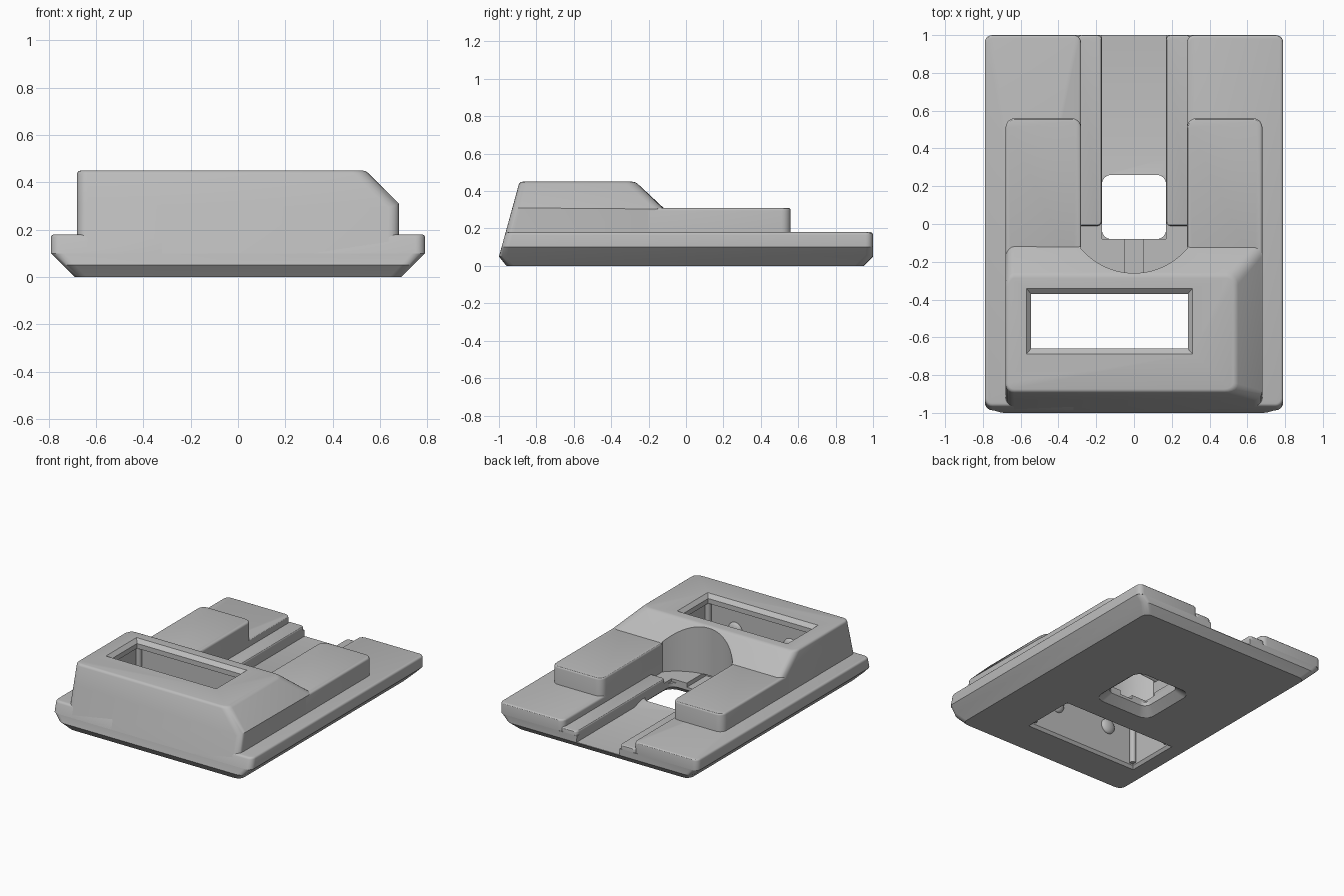
import bpy
import bmesh
from math import sin, cos, pi, asin

if "Cube" in bpy.data.objects:
    bpy.data.objects.remove(bpy.data.objects["Cube"], do_unlink=True)

grey = bpy.data.materials.new("plain grey")
grey.use_nodes = True
grey.diffuse_color = (0.5, 0.5, 0.5, 1)
grey.node_tree.nodes["Principled BSDF"].inputs["Base Color"].default_value = (0.5, 0.5, 0.5, 1)


def rect(x0, x1, y0, y1, z):
    return [(x0, y0, z), (x1, y0, z), (x1, y1, z), (x0, y1, z)]


def rounded(x0, x1, y0, y1, z, r, steps=6):
    corners = [(x1 - r, y1 - r), (x0 + r, y1 - r), (x0 + r, y0 + r), (x1 - r, y0 + r)]
    return [(cx + r * cos((q + i / steps) * pi / 2), cy + r * sin((q + i / steps) * pi / 2), z)
            for q, (cx, cy) in enumerate(corners) for i in range(steps + 1)]


def front(z):
    """Y of the leaning front face at height z."""
    return -1 + 0.275 * (z - 0.05)


def loft(name, rings, corner=0, top=0):
    """Solid through stacked rings; optionally round its upright and top edges."""
    bm = bmesh.new()
    loops = [[bm.verts.new(p) for p in ring] for ring in rings]
    n = len(loops[0])
    for a, b in zip(loops, loops[1:]):
        for i in range(n):
            j = (i + 1) % n
            bm.faces.new((a[i], a[j], b[j], b[i]))
    bm.faces.new(loops[0])
    bm.faces.new(loops[-1])
    bmesh.ops.recalc_face_normals(bm, faces=bm.faces)
    if corner:
        upright = [e for e in bm.edges
                   if abs(e.verts[0].co.z - e.verts[1].co.z) > 0.5 * e.calc_length()]
        bmesh.ops.bevel(bm, geom=upright, offset=corner, segments=5, profile=0.5,
                        affect='EDGES', clamp_overlap=True)
    if top:
        high = max(v.co.z for v in bm.verts) - 0.001
        rim = [e for e in bm.edges if all(v.co.z > high for v in e.verts)]
        bmesh.ops.bevel(bm, geom=rim, offset=top, segments=3, profile=0.5,
                        affect='EDGES', clamp_overlap=True)
    mesh = bpy.data.meshes.new(name)
    bm.to_mesh(mesh)
    bm.free()
    mesh.materials.append(grey)
    ob = bpy.data.objects.new(name, mesh)
    bpy.context.collection.objects.link(ob)
    return ob


def activate(ob):
    bpy.ops.object.select_all(action='DESELECT')
    ob.select_set(True)
    bpy.context.view_layer.objects.active = ob


def cut(ob, *cutters):
    activate(ob)
    for c in cutters:
        mod = ob.modifiers.new("cut", 'BOOLEAN')
        mod.operation = 'DIFFERENCE'
        mod.solver = 'EXACT'
        mod.object = c
        bpy.ops.object.modifier_apply(modifier=mod.name)


# Base plate with chamfered underside
base = loft("base_plate", [rect(-0.69, 0.69, -0.96, 0.95, 0),
                           rect(-0.74, 0.74, -1, 1, 0.05),
                           rect(-0.79, 0.79, front(0.1), 1, 0.1)], corner=0.04)

# Raised wings, arms and channel ledges on both sides
wings, arms, ledges = [], [], []
for side, s in (("left", 1), ("right", -1)):
    def span(a, b):
        return sorted((s * a, s * b))
    wx, ax, lx = span(0.28, 0.79), span(0.28, 0.68), span(0.17, 0.3)
    wings.append(loft(side + "_wing", [rect(*wx, front(z), 1, z) for z in (0.1, 0.18)], 0.04, 0.014))
    arms.append(loft(side + "_arm", [rect(*ax, -0.25, 0.56, z) for z in (0.1, 0.31)], 0.05, 0.014))
    ledges.append(loft(side + "_ledge", [rect(*lx, -0.01, 1, z) for z in (0.08, 0.13)], 0.025, 0.01))

# Housing with leaning front, sloped back and one chamfered side
housing = loft("housing", [rect(-0.68, 0.68, front(0.1), -0.12, 0.1),
                           rect(-0.68, 0.68, front(0.31), -0.12, 0.31),
                           rect(-0.68, 0.54, front(0.45), -0.27, 0.45)], 0.045, 0.016)

# Cutters: window, centre hole, channel, groove and round pocket
inner = (-0.57, 0.31, -0.69, -0.32)
lip = (-0.545, 0.285, -0.66, -0.37)
window = loft("window_cutter", [rect(-0.6, 0.34, -0.72, -0.29, -0.02), rect(*inner, 0.02),
                                rect(*inner, 0.39), rect(*lip, 0.39), rect(*lip, 0.425),
                                rect(-0.575, 0.315, -0.695, -0.335, 0.455)])
hole = loft("hole_cutter", [rounded(-0.24, 0.24, -0.15, 0.33, -0.01, 0.08),
                            rounded(-0.17, 0.17, -0.08, 0.26, 0.05, 0.05),
                            rounded(-0.17, 0.17, -0.08, 0.26, 0.3, 0.05)])
floor = [(-0.08, 0.2), (-0.08, 0.08), (0.26, 0.08), (0.35, 0.055), (1.1, 0.055), (1.1, 0.2)]
channel = loft("channel_cutter", [[(x, y, z) for y, z in floor] for x in (-0.17, 0.17)])
groove = loft("groove_cutter", [rect(-0.05, 0.05, -0.3, -0.05, z) for z in (0.07, 0.2)])
radius, half = 0.367, asin(0.28 / 0.367)
arc = [(radius * sin(a), 0.107 - radius * cos(a))
       for a in (half * (i / 12 - 1) for i in range(25))]
outline = arc + [(0.28, 0.2), (-0.28, 0.2)]
pocket = loft("pocket_cutter", [[(x, y, z) for x, y in outline] for z in (0.05, 0.6)])

cut(base, channel, groove, hole, window)
cut(housing, pocket, window)
for wing in wings:
    cut(wing, window)
for cutter in (window, hole, channel, groove, pocket):
    bpy.data.objects.remove(cutter, do_unlink=True)

parts = [base, housing] + wings + arms + ledges

# Corner posts inside the window
for i, (x, y) in enumerate([(-0.56, -0.68), (0.3, -0.68), (-0.56, -0.33), (0.3, -0.33)]):
    bpy.ops.mesh.primitive_cylinder_add(vertices=20, radius=0.022, depth=0.36, location=(x, y, 0.21))
    post = bpy.context.object
    post.name = f"window_post_{i + 1}"
    post.data.materials.append(grey)
    parts.append(post)

# Domed bumps on the inner front wall
for i, x in enumerate((-0.35, 0.09)):
    bpy.ops.mesh.primitive_uv_sphere_add(segments=24, ring_count=12, radius=0.055, location=(x, -0.69, 0.24))
    bump = bpy.context.object
    bump.name = f"window_bump_{i + 1}"
    bump.scale.y = 0.5
    bump.data.materials.append(grey)
    parts.append(bump)

for part in parts:
    activate(part)
    bpy.ops.object.shade_smooth_by_angle(angle=pi / 6)
